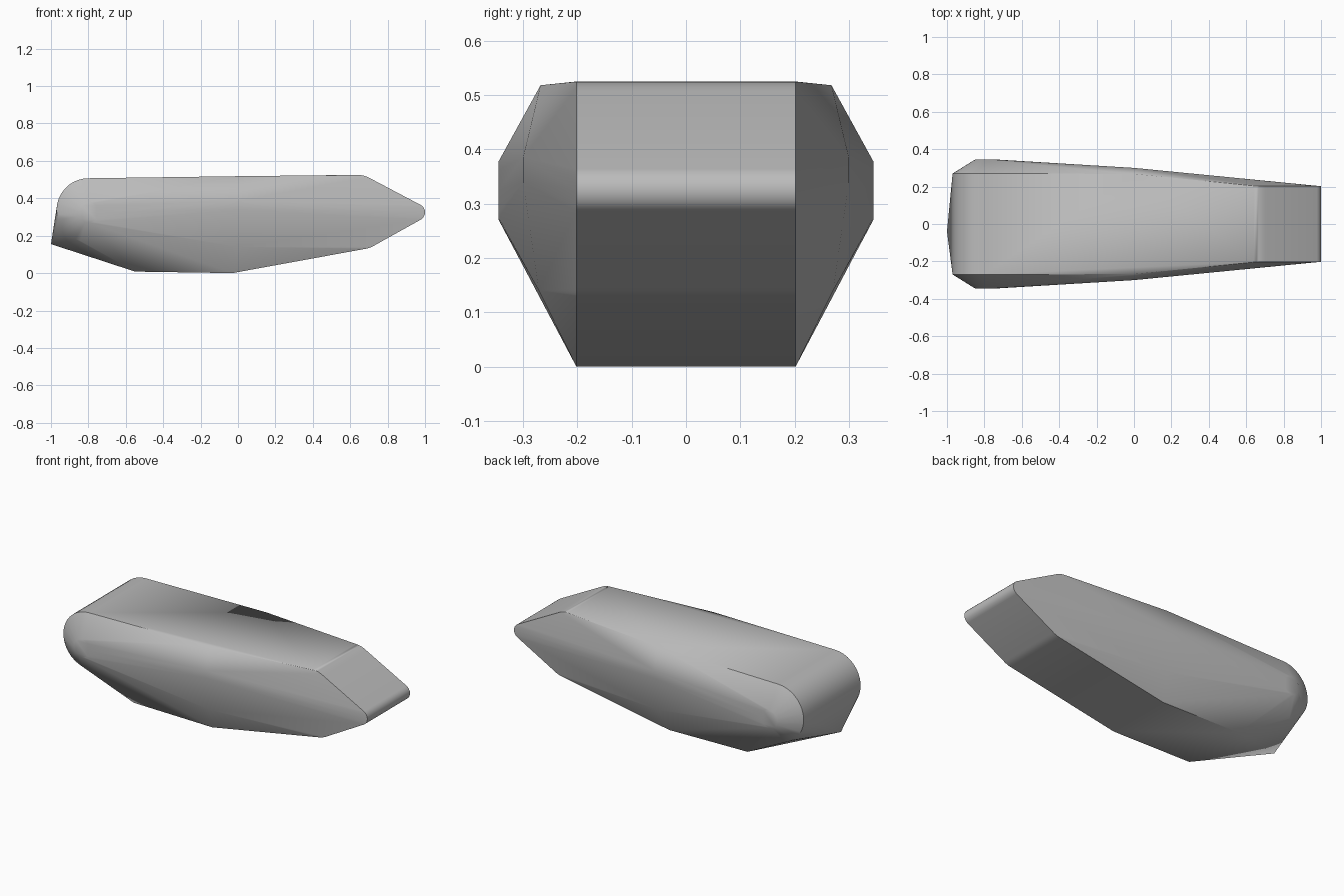
import bpy, bmesh, math

cube = bpy.data.objects.get("Cube")
if cube:
    bpy.data.objects.remove(cube, do_unlink=True)

grey = bpy.data.materials.new("plain grey")
grey.use_nodes = True
colour = (0.5, 0.5, 0.5, 1)
grey.diffuse_color = colour
grey.node_tree.nodes["Principled BSDF"].inputs["Base Color"].default_value = colour


def arc(x, z, radius, start, end, steps, y):
    """Points on a circular arc in a plane of constant y."""
    angles = [math.radians(start + (end - start) * i / steps) for i in range(steps + 1)]
    return [(x + radius * math.cos(a), y, z + radius * math.sin(a)) for a in angles]


# One side of the body: rounded tail rim, small flat boss, then the nose
half = arc(-0.8, 0.337, 0.17, 90, 265, 18, 0.27)
half += arc(-0.795, 0.324, 0.054, 0, 337.5, 15, 0.345)
half += arc(0.955, 0.325, 0.045, -60, 60, 8, 0.202)
half += arc(0.64, 0.395, 0.13, 60, 90, 5, 0.202)     # upper nose shoulder
half += arc(0.66, 0.258, 0.13, -80, -60, 4, 0.202)   # lower nose shoulder
half += [
    (0, 0.268, 0.518),      # top edge
    (0, 0.30, 0.385),       # widest ridge
    (0, 0.30, 0.34),
    (0, 0.271, 0.14),       # lower crease
    (-0.03, 0.202, 0.0),    # bottom edge
    (-0.55, 0.202, 0.008),
]

# The solid skin around both mirrored sides and the tail point
bm = bmesh.new()
for x, y, z in half:
    bm.verts.new((x, y, z))
    bm.verts.new((x, -y, z))
bm.verts.new((-1, -0.04, 0.155))
hull = bmesh.ops.convex_hull(bm, input=bm.verts[:])
loose = [v for v in bm.verts if not v.link_faces]
bmesh.ops.delete(bm, geom=loose, context='VERTS')
bmesh.ops.dissolve_limit(bm, angle_limit=math.radians(0.3), verts=bm.verts[:], edges=bm.edges[:])
bmesh.ops.recalc_face_normals(bm, faces=bm.faces[:])

mesh = bpy.data.meshes.new("faceted_body")
bm.to_mesh(mesh)
bm.free()
mesh.materials.append(grey)
body = bpy.data.objects.new("faceted_body", mesh)
bpy.context.collection.objects.link(body)

# Smooth the rounded parts and keep the rims crisp
bpy.ops.object.select_all(action='DESELECT')
body.select_set(True)
bpy.context.view_layer.objects.active = body
bpy.ops.object.shade_smooth_by_angle(angle=math.radians(38))
